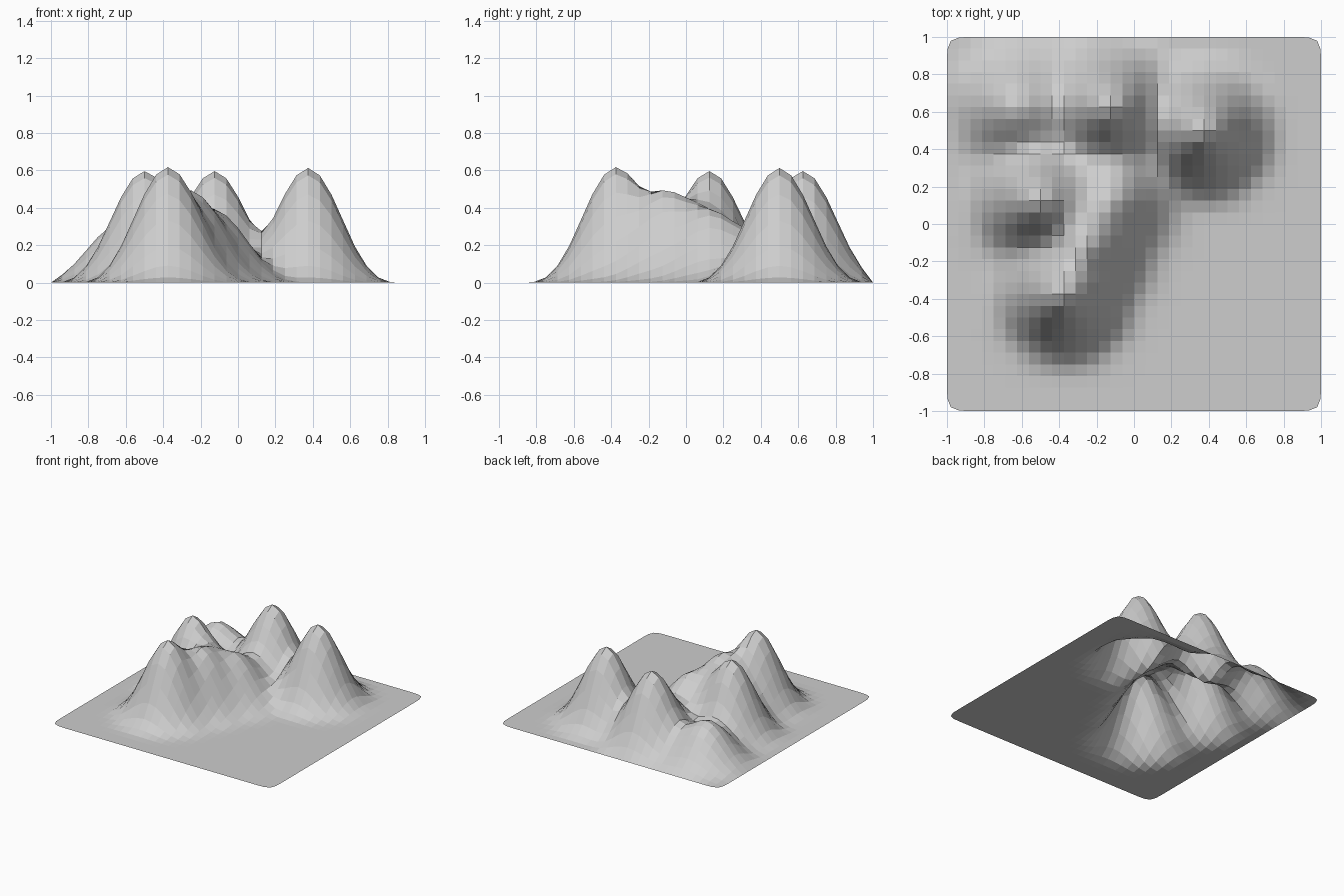
import bpy, bmesh, math

if "Cube" in bpy.data.objects:
    bpy.data.objects.remove(bpy.data.objects["Cube"])

# Summits of the range: x, y, cage height
PEAKS = [
    (0.375, 0.5, 0.735),       # right hill
    (-0.125, 0.625, 0.715),    # back hill
    (-0.5, 0.125, 0.715),      # left hill
    (-0.375, -0.375, 0.74),    # front hill
    (-0.625, 0.625, 0.38),     # low back-left hill
    (-0.5, 0.625, 0.29),
    (-0.25, -0.125, 0.57),     # ridge running back from the front hill
    (-0.25, 0.0, 0.49),
    (-0.125, 0.125, 0.45),
    (-0.125, 0.25, 0.36),
]
RADIUS = 0.375
CELLS = 16


def falloff(d):
    """Smooth bell shape that reaches zero at RADIUS."""
    t = max(0.0, 1.0 - d / RADIUS)
    return t * t * (3.0 - 2.0 * t)


def height(x, y):
    return max(h * falloff(math.hypot(x - px, y - py)) for px, py, h in PEAKS)


# Terrain sheet
bm = bmesh.new()
bmesh.ops.create_grid(bm, x_segments=CELLS, y_segments=CELLS, size=1.0)
for v in bm.verts:
    v.co.z = height(v.co.x, v.co.y)
mesh = bpy.data.meshes.new("terrain")
bm.to_mesh(mesh)
bm.free()
terrain = bpy.data.objects.new("terrain", mesh)
bpy.context.collection.objects.link(terrain)

# One level of subdivision rounds the peaks and the sheet corners
sub = terrain.modifiers.new("smooth_hills", 'SUBSURF')
sub.levels = 1
sub.render_levels = 1

# Plain grey colour, flat faces
grey = bpy.data.materials.new("light_grey")
grey.diffuse_color = (0.61, 0.61, 0.61, 1.0)
grey.use_nodes = True
grey.node_tree.nodes["Principled BSDF"].inputs["Base Color"].default_value = grey.diffuse_color
mesh.materials.append(grey)
